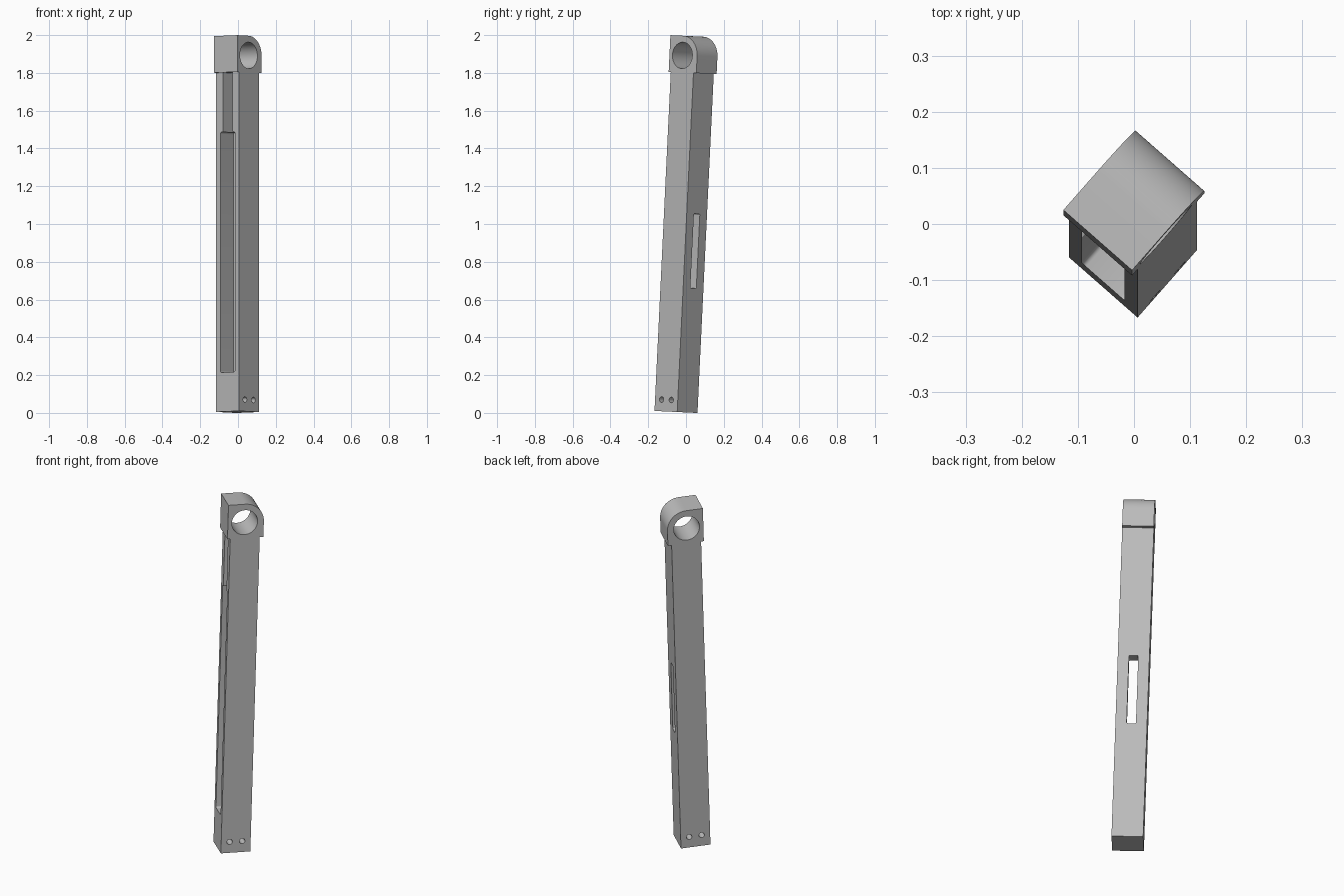
import bpy, bmesh
from math import radians, sin, cos, pi
from mathutils import Matrix, Vector

cube = bpy.data.objects.get("Cube")
if cube:
    bpy.data.objects.remove(cube, do_unlink=True)

# Single painted metal colour
grey = bpy.data.materials.new("mid_grey")
grey.use_nodes = True
grey.diffuse_color = (0.5, 0.5, 0.5, 1)
grey.node_tree.nodes["Principled BSDF"].inputs["Base Color"].default_value = (0.5, 0.5, 0.5, 1)

HALF_D, HALF_W = 0.08, 0.0815      # bar half sizes, depth (x) and width (y)
HEAD_BASE, EYE_X, EYE_Z, EYE_R = 1.797, -0.004, 1.887, 0.104


def arc(cx, cz, r, start, end, steps):
    return [(cx + r * cos(start + (end - start) * i / steps),
             cz + r * sin(start + (end - start) * i / steps)) for i in range(steps + 1)]


def rounded_rect(a0, a1, b0, b1, r):
    corners = [(a1 - r, b1 - r), (a0 + r, b1 - r), (a0 + r, b0 + r), (a1 - r, b0 + r)]
    return [p for i, (a, b) in enumerate(corners)
            for p in arc(a, b, r, i * pi / 2, (i + 1) * pi / 2, 6)]


def prism(name, outline, axis, low, high):
    """Extrude a closed outline along the x or y axis."""
    place = (lambda a, b, t: (t, a, b)) if axis == "x" else (lambda a, b, t: (a, t, b))
    bm = bmesh.new()
    face = bm.faces.new([bm.verts.new(place(a, b, low)) for a, b in outline])
    new = bmesh.ops.extrude_face_region(bm, geom=[face])["geom"]
    shift = Vector(place(0, 0, high - low))
    bmesh.ops.translate(bm, vec=shift, verts=[v for v in new if isinstance(v, bmesh.types.BMVert)])
    bmesh.ops.recalc_face_normals(bm, faces=bm.faces)
    mesh = bpy.data.meshes.new(name)
    bm.to_mesh(mesh)
    bm.free()
    mesh.materials.append(grey)
    obj = bpy.data.objects.new(name, mesh)
    bpy.context.collection.objects.link(obj)
    return obj


# Square bar with an overhanging, round-backed eye head, as one side profile
profile = [(-HALF_D, 0), (HALF_D, 0), (HALF_D, HEAD_BASE), (EYE_X + EYE_R, HEAD_BASE)]
profile += arc(EYE_X, EYE_Z, EYE_R, 0, pi / 2, 24)
profile += [(-0.095, EYE_Z + EYE_R), (-0.095, HEAD_BASE), (-HALF_D, HEAD_BASE)]
lever = prism("lever_bar", profile, "y", -HALF_W, HALF_W)

# Front channel, wide below and narrow above, closed at the back
floor = 0.025
cutters = [
    prism("wide_channel_cutter", rounded_rect(-0.051, 0.051, 0.207, 1.482, 0.01), "x", -0.2, floor),
    prism("narrow_channel_cutter",
          [(-0.034, 1.4), (0.034, 1.4), (0.034, HEAD_BASE), (-0.034, HEAD_BASE)],
          "x", -HALF_D - 0.01, floor - 0.005),
    # Slot through the back wall
    prism("back_slot_cutter", rounded_rect(-0.024, 0.024, 0.658, 1.053, 0.006), "x", 0, 0.2),
    # Head eye and the two pin holes
    prism("eye_cutter", arc(EYE_X, EYE_Z, 0.07, 0, 2 * pi, 48)[:-1], "y", -0.2, 0.2),
]
for x in (-0.034, 0.034):
    cutters.append(prism("pin_hole_cutter", arc(x, 0.062, 0.015, 0, 2 * pi, 24)[:-1],
                         "y", -0.2, 0.2))

for cutter in cutters:
    cutter.hide_render = True
    mod = lever.modifiers.new("cut", "BOOLEAN")
    mod.operation, mod.solver, mod.object = "DIFFERENCE", "EXACT", cutter

# Bake the cuts and drop the cutters
bpy.context.view_layer.update()
result = bpy.data.meshes.new_from_object(
    lever.evaluated_get(bpy.context.evaluated_depsgraph_get()))
lever.modifiers.clear()
lever.data = result
for cutter in cutters:
    bpy.data.objects.remove(cutter, do_unlink=True)

# Turn the bar on its corner and lean it back
lever.data.transform(Matrix.Translation((-0.002, -0.053, 0.005))
                     @ Matrix.Rotation(radians(-2.75), 4, "X")
                     @ Matrix.Rotation(radians(48.7), 4, "Z"))

bpy.ops.object.select_all(action="DESELECT")
lever.select_set(True)
bpy.context.view_layer.objects.active = lever
bpy.ops.object.shade_smooth_by_angle(angle=radians(30))
